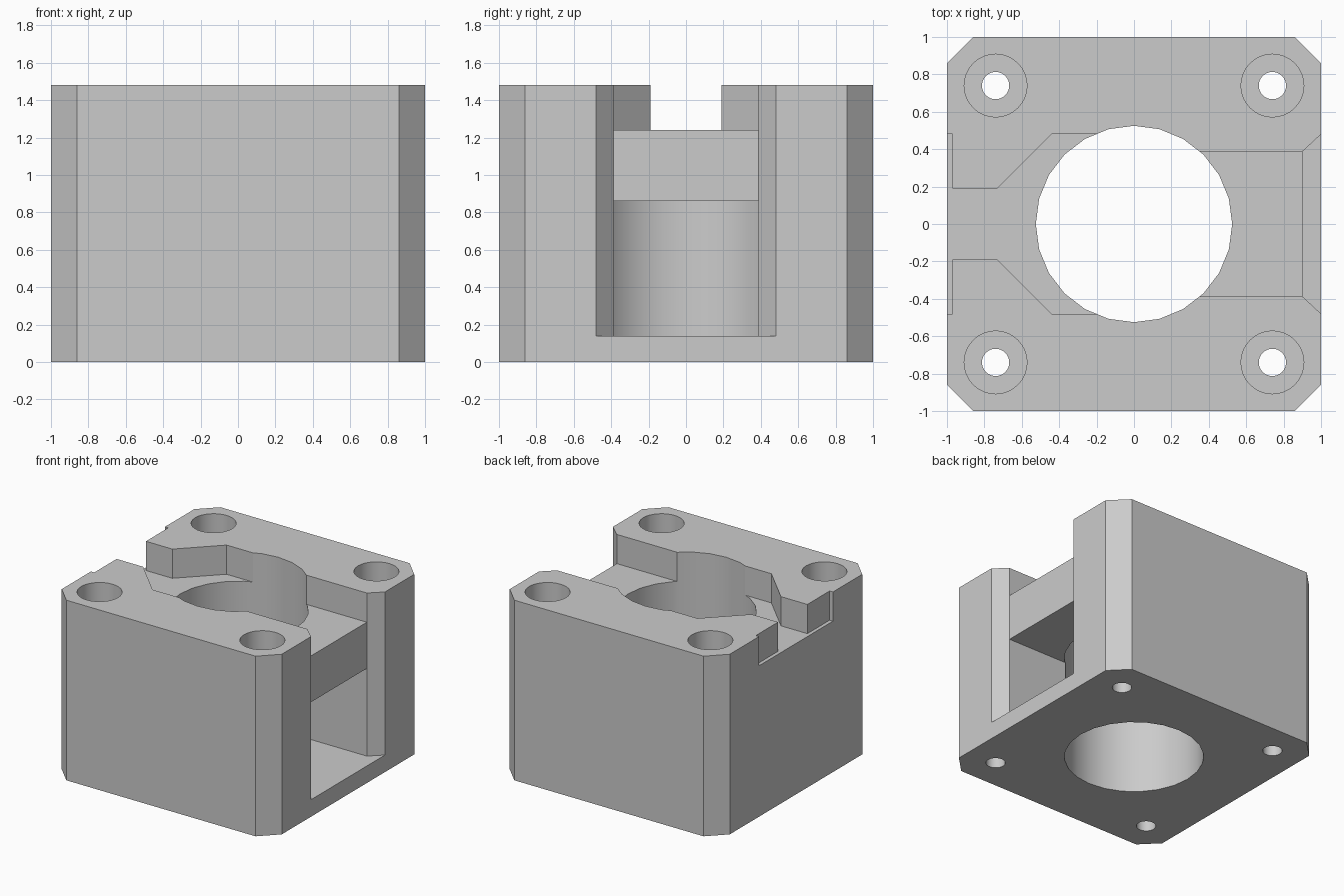
import bpy, bmesh, math

if "Cube" in bpy.data.objects:
    bpy.data.objects.remove(bpy.data.objects["Cube"], do_unlink=True)

HEIGHT, FLOOR, ABOVE = 1.48, 0.14, 1.7
SHELF_LOW, SHELF_TOP = 0.86, 1.24

grey = bpy.data.materials.new("light grey")
grey.use_nodes = True
grey.diffuse_color = (0.6, 0.6, 0.6, 1)
grey.node_tree.nodes["Principled BSDF"].inputs["Base Color"].default_value = (0.6, 0.6, 0.6, 1)


def prism(name, outline, low, high):
    """Extrude an xy outline between two heights."""
    bm = bmesh.new()
    face = bm.faces.new([bm.verts.new((x, y, low)) for x, y in outline])
    top = bmesh.ops.extrude_face_region(bm, geom=[face])["geom"]
    bmesh.ops.translate(bm, vec=(0, 0, high - low),
                        verts=[v for v in top if isinstance(v, bmesh.types.BMVert)])
    bmesh.ops.recalc_face_normals(bm, faces=bm.faces)
    mesh = bpy.data.meshes.new(name)
    bm.to_mesh(mesh)
    bm.free()
    mesh.materials.append(grey)
    obj = bpy.data.objects.new(name, mesh)
    bpy.context.collection.objects.link(obj)
    return obj


def mirrored(half):
    """Close a half outline by reflecting it across the x axis."""
    return half + [(x, -y) for x, y in reversed(half)]


def circle(x, y, radius, sides):
    steps = [2 * math.pi * i / sides for i in range(sides)]
    return [(x + radius * math.cos(a), y + radius * math.sin(a)) for a in steps]


# Block with chamfered corners
block = prism("mount_block", mirrored([(-1, 0.86), (-0.86, 1), (0.86, 1), (1, 0.86)]), 0, HEIGHT)

# Central bore, flared side mouth, side cavity and top channel with narrow neck
channel = [(-1.1, 0.48), (-0.97, 0.48), (-0.97, 0.19), (-0.73, 0.19),
           (-0.44, 0.48), (0, 0.48), (0, 0.39), (0.95, 0.39)]
cutters = [
    prism("bore_cutter", circle(0, 0, 0.525, 24), -0.2, ABOVE),
    prism("mouth_cutter", mirrored([(0.9, 0.387), (1.1, 0.573)]), FLOOR, ABOVE),
    prism("cavity_cutter", mirrored([(0, 0.387), (0.95, 0.387)]), FLOOR, SHELF_LOW),
    prism("channel_cutter", mirrored([(x, 0.387 if y == 0.39 else y) for x, y in channel]),
          SHELF_TOP, ABOVE),
]

# Screw holes with deep counterbores
for x in (-0.74, 0.74):
    for y in (-0.74, 0.74):
        cutters.append(prism("screw_cutter", circle(x, y, 0.073, 32), -0.2, ABOVE))
        cutters.append(prism("counterbore_cutter", circle(x, y, 0.168, 32), FLOOR, ABOVE))

# Cut everything, then drop the cutters
bpy.context.view_layer.objects.active = block
block.select_set(True)
for cutter in cutters:
    cutter.hide_render = True
    mod = block.modifiers.new("cut", "BOOLEAN")
    mod.operation = "DIFFERENCE"
    mod.solver = "EXACT"
    mod.object = cutter
    bpy.ops.object.modifier_apply(modifier=mod.name)
    bpy.data.objects.remove(cutter, do_unlink=True)

bpy.ops.object.shade_smooth_by_angle(angle=math.radians(20))
